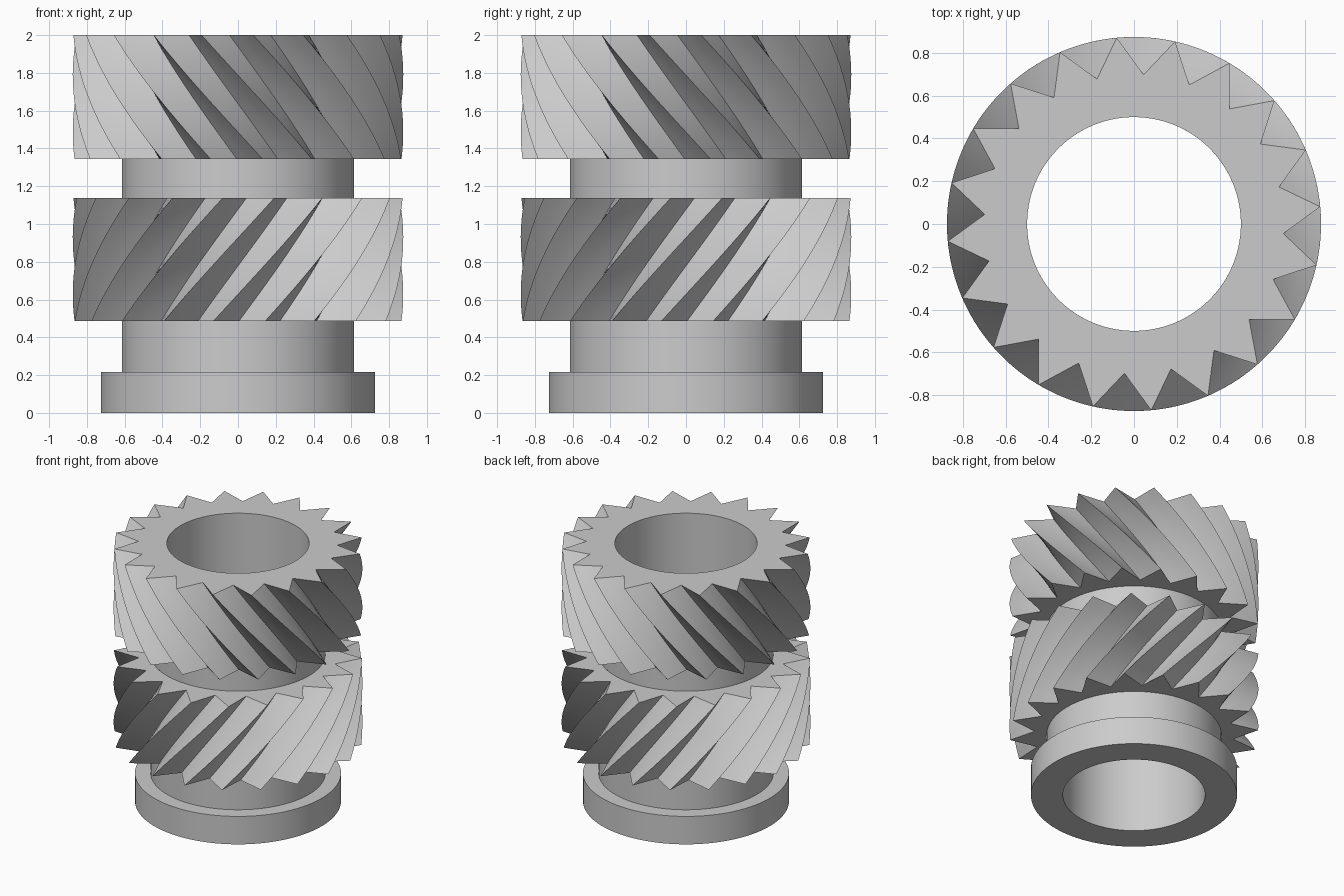
import bpy, bmesh
from math import sin, cos, pi, radians
from mathutils import Vector

if "Cube" in bpy.data.objects:
    bpy.data.objects.remove(bpy.data.objects["Cube"])

BORE, CORE, FLANGE = 0.50, 0.615, 0.725
TIP, ROOT, TEETH = 0.875, 0.70, 20
PER_FLANK = 3
N = TEETH * 2 * PER_FLANK


def loft(name, rings):
    """Skin a list of equal-length closed rings with quads."""
    bm = bmesh.new()
    vs = [[bm.verts.new(p) for p in ring] for ring in rings]
    for a, b in zip(vs, vs[1:]):
        for i in range(N):
            j = (i + 1) % N
            bm.faces.new((a[i], a[j], b[j], b[i]))
    mesh = bpy.data.meshes.new(name)
    bm.to_mesh(mesh)
    bm.free()
    ob = bpy.data.objects.new(name, mesh)
    bpy.context.collection.objects.link(ob)
    bpy.ops.object.select_all(action='DESELECT')
    ob.select_set(True)
    bpy.context.view_layer.objects.active = ob
    bpy.ops.object.shade_smooth_by_angle(angle=radians(30))
    return ob


def polar(r, a, z):
    return Vector((r * cos(a), r * sin(a), z))


def circle(r, z, phase=0.0):
    return [polar(r, phase + 2 * pi * i / N, z) for i in range(N)]


def toothed(z, phase):
    """Ring of pointed teeth with straight flanks."""
    half = pi / TEETH
    corners = [polar(ROOT if k % 2 else TIP, phase + half * k, z)
               for k in range(2 * TEETH)]
    return [corners[k].lerp(corners[(k + 1) % len(corners)], s / PER_FLANK)
            for k in range(len(corners)) for s in range(PER_FLANK)]


def helical_band(name, z0, z1, top_phase, twist, top_inner):
    """Toothed band whose teeth turn by `twist` from top to bottom."""
    steps = 16
    rings = [circle(CORE, z0, top_phase + twist)]
    for s in range(steps + 1):
        t = s / steps
        rings.append(toothed(z0 + (z1 - z0) * t, top_phase + twist * (1 - t)))
    rings.append(circle(top_inner, z1, top_phase))
    return loft(name, rings)


# Bore, base flange and lower neck
loft("flanged_sleeve", [circle(r, z) for r, z in (
    (BORE, 2.0), (BORE, 0), (FLANGE, 0), (FLANGE, 0.217),
    (CORE, 0.217), (CORE, 0.487))])

# Neck between the toothed bands
loft("middle_neck", [circle(CORE, 1.138), circle(CORE, 1.344)])

# Two bands with opposite helix directions
PHASE, TWIST = radians(5.3), radians(39.2)
helical_band("lower_toothed_band", 0.487, 1.138, -PHASE, -TWIST, CORE)
helical_band("upper_toothed_band", 1.344, 2.0, PHASE, TWIST, BORE)
